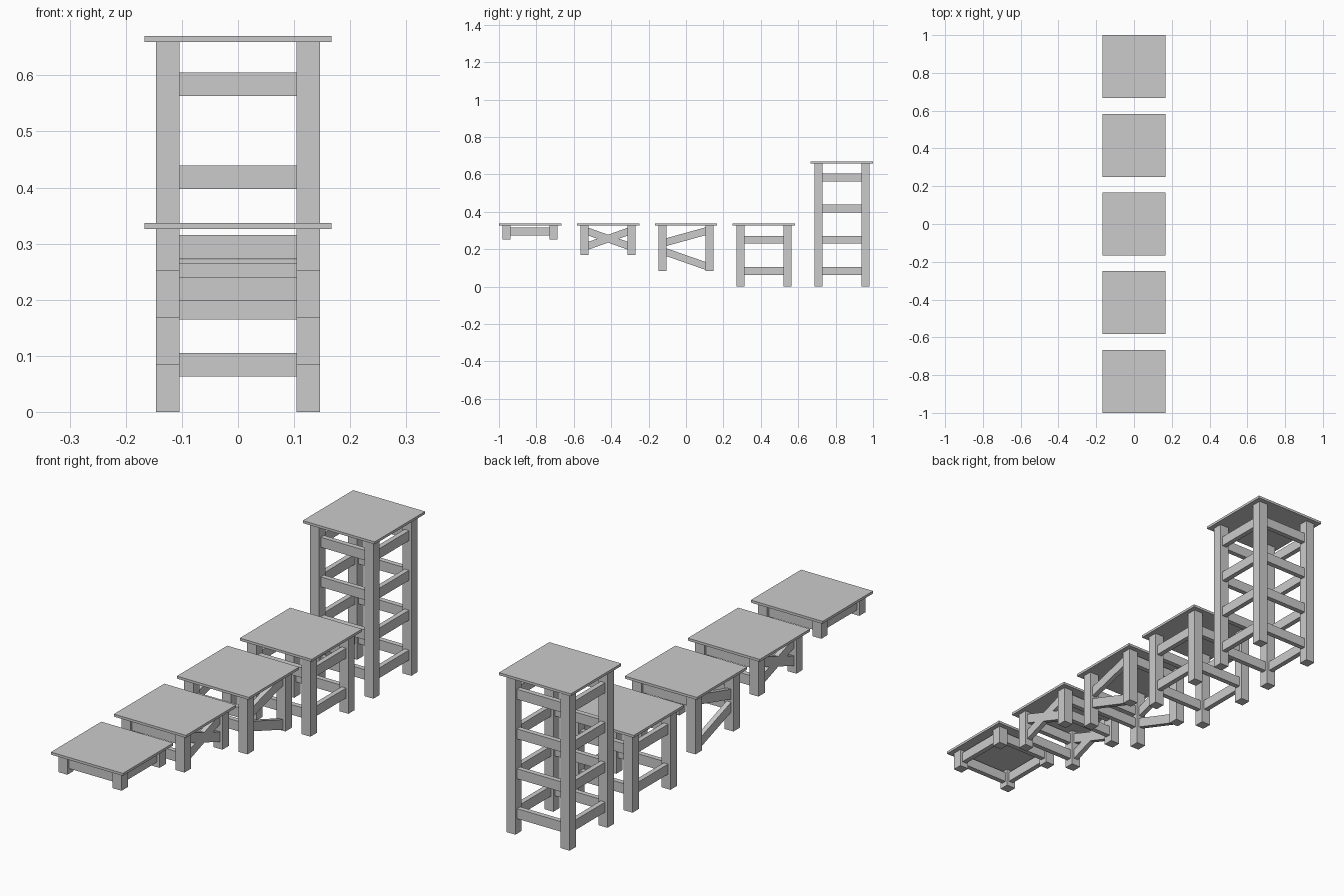
import bpy, bmesh
from mathutils import Vector

if "Cube" in bpy.data.objects:
    bpy.data.objects.remove(bpy.data.objects["Cube"])

LEG = 0.042      # leg section and rail height
OFF = 0.1255     # leg centre offset
INNER = OFF - LEG / 2
RAIL = 0.021     # rail thickness


def add_object(name, bm):
    bmesh.ops.recalc_face_normals(bm, faces=bm.faces)
    mesh = bpy.data.meshes.new(name)
    bm.to_mesh(mesh)
    bm.free()
    ob = bpy.data.objects.new(name, mesh)
    bpy.context.collection.objects.link(ob)
    return ob


def box(name, lo, hi):
    bm = bmesh.new()
    bmesh.ops.create_cube(bm, size=1)
    for v in bm.verts:
        v.co = Vector([lo[i] + (v.co[i] + 0.5) * (hi[i] - lo[i]) for i in range(3)])
    return add_object(name, bm)


def side_rail(name, yc, x, z0, z1):
    """Rail along y whose centre height runs from z0 (front) to z1 (back)."""
    ob = box(name, (x - RAIL / 2, yc - INNER, -LEG / 2), (x + RAIL / 2, yc + INNER, LEG / 2))
    for v in ob.data.vertices:
        t = (v.co.y - yc + INNER) / (2 * INNER)
        v.co.z += z0 + t * (z1 - z0)


def cross_rail(name, y, z):
    box(name, (-INNER, y - RAIL / 2, z - LEG / 2), (INNER, y + RAIL / 2, z + LEG / 2))


def table(name, yc, foot, top, sides, front, back):
    # top board
    h = 0.1667
    box(name + "_top", (-h, yc - h, top - 0.0105), (h, yc + h, top))
    for sx in (-1, 1):
        # legs
        for sy in (-1, 1):
            x, y, r = sx * OFF, yc + sy * OFF, LEG / 2
            box(name + "_leg", (x - r, y - r, foot), (x + r, y + r, top - 0.0105))
        # side rails and braces
        for z0, z1 in sides:
            side_rail(name + "_side_rail", yc, sx * OFF, z0, z1)
    # front and back rails
    for z in front:
        cross_rail(name + "_front_rail", yc - OFF, z)
    for z in back:
        cross_rail(name + "_back_rail", yc + OFF, z)


def level(*zs):
    return [(z, z) for z in zs], zs, zs


STEP = 0.41665
table("low_table", -2 * STEP, 0.251, 0.337, *level(0.294))
table("crossed_table", -STEP, 0.168, 0.337,
      [(0.219, 0.294), (0.294, 0.219)], (0.219, 0.294), (0.219, 0.294))
table("braced_table", 0, 0.085, 0.337,
      [(0.2385, 0.296), (0.184, 0.111)], (0.2435, 0.1855), (0.294,))
table("side_table", STEP, 0, 0.337, *level(0.084, 0.251))
table("tall_stand", 2 * STEP, 0, 0.67, *level(0.084, 0.251, 0.418, 0.584))
